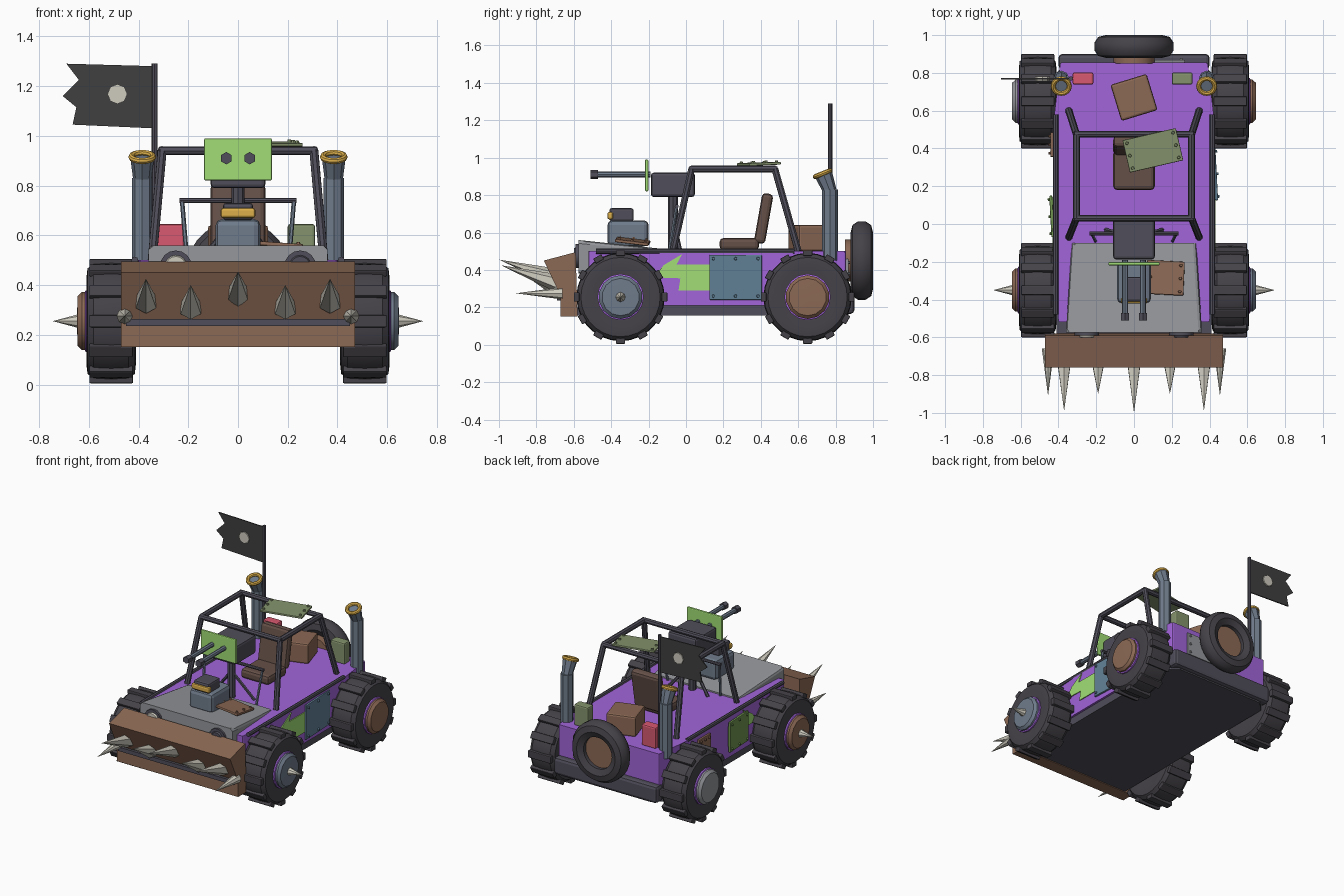
import bpy, bmesh
from math import radians, pi, cos, sin
from mathutils import Vector, Matrix, Euler

if "Cube" in bpy.data.objects:
    bpy.data.objects.remove(bpy.data.objects["Cube"])

COL = dict(purple=(.36, .13, .7), dark=(.08, .075, .1), tyre=(.06, .055, .065), brown=(.26, .14, .09),
           leather=(.13, .08, .065), steel=(.16, .2, .26), grey=(.3, .31, .33), lime=(.36, .73, .18),
           olive=(.23, .29, .15), moss=(.16, .3, .08), gold=(.72, .43, .07), red=(.68, .1, .16), bone=(.62, .6, .52),
           blue=(.12, .22, .31), black=(.05, .05, .05))
MATS = {}
for k, c in COL.items():
    MATS[k] = bpy.data.materials.new(k)
    MATS[k].diffuse_color = (*c, 1)


def obj(name, bm, mat, bevel=0, smooth=False):
    bmesh.ops.recalc_face_normals(bm, faces=bm.faces)
    me = bpy.data.meshes.new(name)
    bm.to_mesh(me)
    bm.free()
    me.materials.append(MATS[mat])
    o = bpy.data.objects.new(name, me)
    bpy.context.collection.objects.link(o)
    if bevel:
        b = o.modifiers.new("bevel", 'BEVEL')
        b.width, b.segments = bevel, 2
    if smooth:
        bpy.context.view_layer.objects.active = o
        bpy.ops.object.select_all(action='DESELECT')
        o.select_set(True)
        bpy.ops.object.shade_smooth_by_angle(angle=radians(35))
    return o


def box(name, loc, size, mat, rot=(0, 0, 0), bevel=0):
    bm = bmesh.new()
    m = Matrix.LocRotScale(Vector(loc), Euler([radians(a) for a in rot]), Vector(size))
    bmesh.ops.create_cube(bm, size=1, matrix=m)
    return obj(name, bm, mat, bevel)


def rod(name, a, b, r1, mat, r2=None, n=8):
    a, b = Vector(a), Vector(b)
    bm = bmesh.new()
    m = Matrix.Translation((a + b) / 2) @ (b - a).to_track_quat('Z', 'Y').to_matrix().to_4x4()
    bmesh.ops.create_cone(bm, cap_ends=True, segments=n, radius1=r1, radius2=r1 if r2 is None else r2,
                          depth=(b - a).length, matrix=m)
    return obj(name, bm, mat, smooth=n > 8)


def prism(name, pts, axis, a, b, mat, bevel=0):
    # outline in (y, z) pushed along x, or in (x, z) pushed along y
    bm = bmesh.new()
    put = (lambda p, d: (d, p[0], p[1])) if axis == 'x' else (lambda p, d: (p[0], d, p[1]))
    f = bm.faces.new([bm.verts.new(put(p, a)) for p in pts])
    g = bmesh.ops.extrude_face_region(bm, geom=[f])['geom']
    bmesh.ops.translate(bm, verts=[v for v in g if isinstance(v, bmesh.types.BMVert)], vec=put((0, 0), b - a))
    return obj(name, bm, mat, bevel)


def lathe(name, prof, m, mat, n=24, closed=False):
    # profile (radius, height) spun round local z
    bm = bmesh.new()
    rings = [[bm.verts.new((r * cos(2 * pi * i / n), r * sin(2 * pi * i / n), h)) for i in range(n)]
             for r, h in prof]
    k = len(rings)
    for j in range(k if closed else k - 1):
        p, q = rings[j], rings[(j + 1) % k]
        for i in range(n):
            bm.faces.new((p[i], p[(i + 1) % n], q[(i + 1) % n], q[i]))
    if not closed:
        bm.faces.new(rings[0])
        bm.faces.new(rings[-1])
    bm.transform(m)
    return obj(name, bm, mat, smooth=True)


def plate(name, loc, size, mat, rot=(0, 0, 0)):
    # thin panel in its local xy plane with a bolt in each corner
    box(name, loc, size, mat, rot, .004)
    m = Matrix.LocRotScale(Vector(loc), Euler([radians(a) for a in rot]), None)
    for i in (-1, 1):
        for j in (-1, 0, 1):
            p = Vector((i * (size[0] / 2 - .02), j * (size[1] / 2 - .02), 0))
            h = Vector((0, 0, size[2] / 2 + .009))
            rod(name + "_bolt", m @ p, m @ (p + h), .011, mat, .007, 6)


# wheels with tread blocks, hubs and hub spikes
TYRE = [(.11, -.09), (.17, -.1), (.212, -.095), (.232, -.07), (.236, 0), (.232, .07), (.212, .095), (.17, .1), (.11, .09)]
for s in (-1, 1):
    for y, tag in ((-.35, "front"), (.65, "rear")):
        c = Matrix.Translation((s * .51, y, .255)) @ Matrix.Rotation(s * pi / 2, 4, 'Y')
        lathe(tag + "_tyre", TYRE, c, 'tyre', 28)
        bm = bmesh.new()
        for i in range(12):
            m = c @ Matrix.Rotation(i * pi / 6, 4, 'Z') @ Matrix.LocRotScale(Vector((.235, 0, 0)), None, Vector((.03, .05, .176)))
            bmesh.ops.create_cube(bm, size=1, matrix=m)
        obj(tag + "_tread", bm, 'tyre', .005)
        hub = {(1, "front"): 'steel', (-1, "rear"): 'grey'}.get((s, tag), 'brown')
        lathe(tag + "_rim", [(.124, .08), (.124, .102), (.117, .106)], c, 'purple', 16)
        lathe(tag + "_hub", [(.117, .08), (.117, .118), (.1, .135), (.03, .137)], c, hub, 14)
        if tag == "front":
            rod("hub_spike", (s * .64, y, .255), (s * .745, y, .255), .028, 'bone', 0, 8)
    rod("axle", (-.45, -.35 if s < 0 else .65, .255), (.45, -.35 if s < 0 else .65, .255), .03, 'dark')

# chassis, body tub and top rails
bm = bmesh.new()
for z in (.155, .22):
    bm.faces.new([bm.verts.new((x, y, z)) for x, y in
                  ((-.41, -.58), (.41, -.58), (.41, .8), (.34, .87), (-.34, .87), (-.41, .8))])
bmesh.ops.convex_hull(bm, input=bm.verts)
obj("chassis", bm, 'dark')
box("rear_bumper", (0, .86, .225), (.8, .08, .12), 'dark', bevel=.02)
bm = bmesh.new()
for z in (.21, .5):
    bm.faces.new([bm.verts.new((x, y, z)) for x, y in
                  ((-.4, -.52), (.4, -.52), (.425, -.1), (.425, .55), (.39, .855), (-.39, .855), (-.425, .55), (-.425, -.1))])
bmesh.ops.convex_hull(bm, input=bm.verts)
obj("body", bm, 'purple', .008)
for s in (-1, 1):
    rod("side_rail", (s * .415, -.48, .5), (s * .415, .58, .5), .014, 'dark')
plate("rear_patch", (.09, .862, .38), (.36, .16, .014), 'grey', (-90, 0, 0))

# hood, lamps, hood patch
bm = bmesh.new()
for z0, x0, y in ((.56, .36, -.575), (.51, .33, -.1)):
    bm.faces.new([bm.verts.new(v) for v in ((-x0, y, .38), (x0, y, .38), (x0, y, z0), (-x0, y, z0))])
bmesh.ops.convex_hull(bm, input=bm.verts)
obj("hood", bm, 'grey', .018)
for s, m in ((-1, 'bone'), (1, 'dark')):
    rod("lamp_ring", (s * .25, -.56, .475), (s * .25, -.59, .475), .064, 'dark', n=16)
    rod("lamp", (s * .25, -.58, .475), (s * .25, -.6, .475), .05, m, .04, 16)
plate("hood_patch", (.165, -.285, .553), (.2, .18, .016), 'brown', (-7, 4, -3))
box("front_bar", (0, -.605, .46), (.88, .025, .04), 'steel')

# ram with spikes
prism("ram", [(-.76, .45), (-.59, .495), (-.58, .15), (-.67, .15), (-.67, .26)], 'x', -.47, .47, 'brown')
box("ram_bar", (0, -.675, .25), (.9, .03, .028), 'dark')
for x, y, z in ((0, -1, .455), (.37, -.99, .425), (-.37, -.99, .425), (.19, -.9, .4), (-.19, -.9, .4)):
    rod("ram_spike", (x, -.69, z - .095), (x, y, z), .047, 'bone', 0, 6)
for s in (-1, 1):
    rod("corner_spike", (s * .455, -.66, .275), (s * .455, -.91, .275), .033, 'bone', 0, 8)

# engine
box("engine", (0, -.31, .595), (.18, .22, .14), 'steel', bevel=.025)
box("engine_intake", (0, -.345, .695), (.12, .13, .07), 'dark', bevel=.012)
box("intake_band", (0, -.405, .69), (.14, .03, .04), 'gold', bevel=.01)

# mounted twin gun
rod("gun_post", (0, -.07, .49), (0, -.07, .81), .026, 'dark')
box("gun_body", (0, -.07, .855), (.22, .235, .13), 'dark', bevel=.015)
box("gun_shield", (0, -.21, .905), (.272, .018, .17), 'lime', bevel=.006)
for s in (-1, 1):
    rod("barrel", (s * .047, -.19, .91), (s * .047, -.5, .91), .016, 'steel')
    rod("muzzle", (s * .047, -.47, .91), (s * .047, -.51, .91), .025, 'dark', n=6)
    rod("gun_leg", (0, -.07, .68), (s * .15, -.03, .5), .011, 'dark', n=6)
    rod("dash_leg", (s * .225, -.05, .74), (s * .205, -.09, .5), .009, 'steel', n=6)
rod("dash_bar", (-.235, -.05, .74), (.235, -.05, .74), .011, 'dark')

# roll cage and roof plate
for s in (-1, 1):
    pts = [(s * .345, -.07, .5), (s * .305, .03, .94), (s * .305, .475, .94), (s * .345, .6, .5)]
    for a, b in zip(pts, pts[1:]):
        rod("cage_bar", a, b, .019, 'dark')
for y in (.03, .475):
    rod("cage_cross_bar", (-.315, y, .94), (.315, y, .94), .018, 'dark')
plate("roof_plate", (.1, .39, .967), (.29, .175, .014), 'olive', (2, 0, 13))

# seat
box("seat", (0, .285, .538), (.22, .21, .065), 'leather', bevel=.02)
box("seat_back", (0, .415, .675), (.22, .06, .27), 'leather', (-10, 0, 0), .02)

# cargo
box("crate", (0, .67, .57), (.2, .2, .14), 'brown', (0, 0, 17), .012)
box("red_can", (-.27, .77, .57), (.11, .065, .15), 'red', bevel=.01)
box("green_can", (.255, .77, .57), (.11, .065, .15), 'olive', bevel=.01)

# exhaust stacks
for s in (-1, 1):
    x = s * .385
    rod("exhaust_pipe", (x, .77, .45), (x, .77, .83), .042, 'steel')
    rod("exhaust_neck", (x, .77, .82), (x, .735, .912), .036, 'steel', .048)
    m = Matrix.Translation((x, .73, .915)) @ Matrix.Rotation(radians(22), 4, 'X')
    lathe("exhaust_ring", [(.043 + .013 * cos(i * pi / 4), .013 * sin(i * pi / 4)) for i in range(8)], m, 'gold', 16, True)

# flag
rod("flag_pole", (-.335, .77, .48), (-.335, .77, 1.29), .012, 'dark')
prism("flag", [(-.335, 1.28), (-.69, 1.29), (-.64, 1.225), (-.705, 1.16), (-.65, 1.115), (-.665, 1.045), (-.335, 1.03)],
      'y', .766, .774, 'black')
rod("flag_disc", (-.485, .758, 1.168), (-.485, .782, 1.168), .04, 'bone')

# spare wheel
c = Matrix.Translation((0, .94, .45)) @ Matrix.Rotation(-pi / 2, 4, 'X')
lathe("spare_tyre", [(.11, -.04), (.15, -.06), (.19, -.05), (.21, -.02), (.21, .02), (.19, .05), (.15, .06), (.11, .04)],
      c, 'tyre', 28, True)
rod("spare_hub", (0, .85, .45), (0, .955, .45), .112, 'brown', n=14)

# side panels and flashes
plate("right_patch", (.43, .265, .36), (.24, .28, .016), 'blue', (0, 90, 3))
plate("left_patch", (-.435, .04, .36), (.21, .22, .016), 'moss', (0, -90, 3))
plate("left_rear_patch", (-.435, .42, .37), (.2, .13, .016), 'brown', (0, -90, 0))
FLASH = [(-.02, .485), (-.05, .43), (.14, .43), (.14, .29), (-.04, .29), (-.03, .355), (-.17, .36), (-.12, .425)]
for s in (-1, 1):
    prism("flash", FLASH, 'x', s * .41, s * .431, 'lime')

for m in bpy.data.materials:
    if m.users and not m.is_grease_pencil:
        m.use_nodes = True
        m.node_tree.nodes["Principled BSDF"].inputs["Base Color"].default_value = m.diffuse_color
